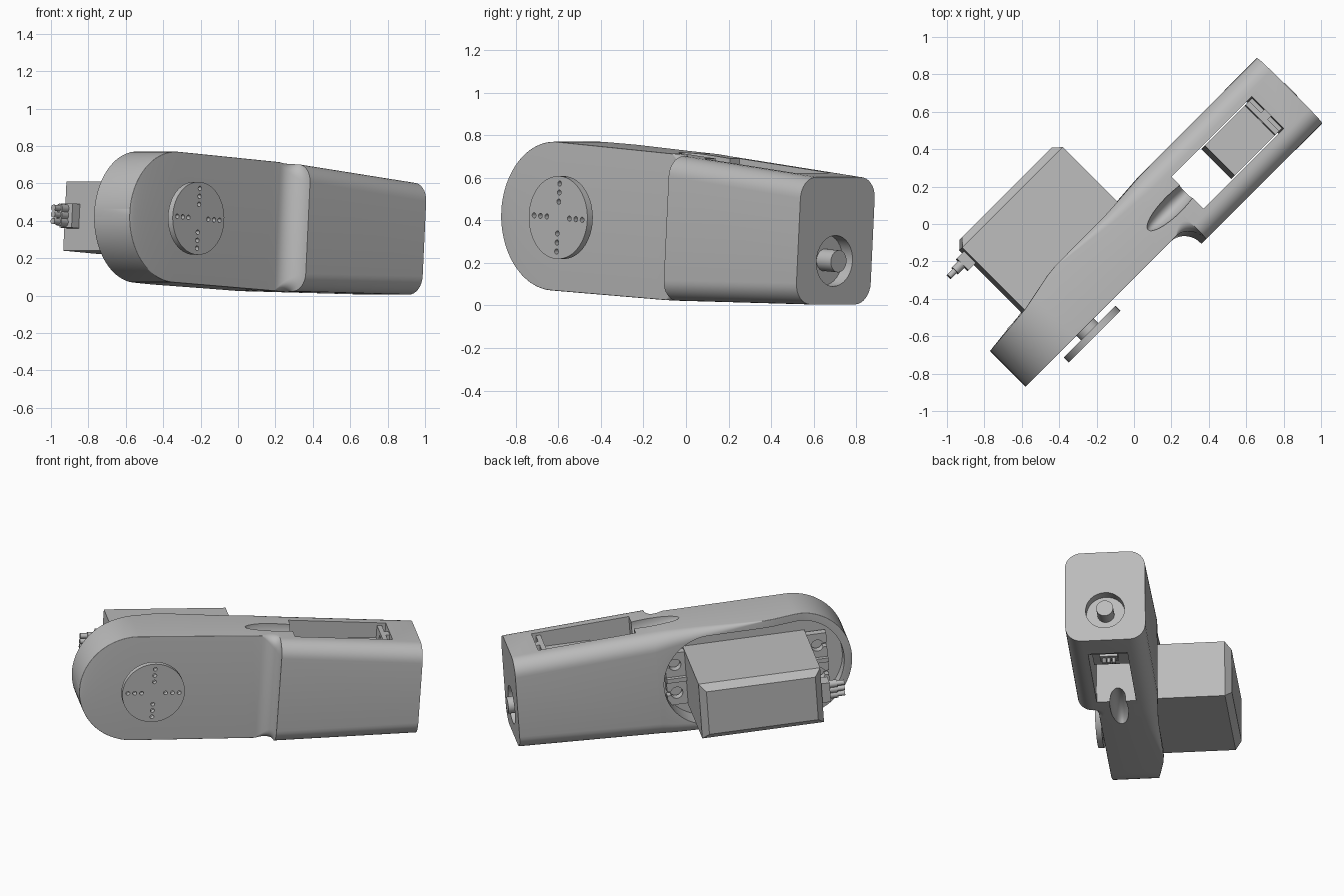
import bpy, bmesh, math
from math import sin, cos, pi, radians
from mathutils import Matrix, Vector

if "Cube" in bpy.data.objects:
    bpy.data.objects.remove(bpy.data.objects["Cube"])

grey = bpy.data.materials.new("plain_grey")
grey.use_nodes = True
COLOUR = (0.5, 0.5, 0.5, 1)
grey.diffuse_color = COLOUR
grey.node_tree.nodes["Principled BSDF"].inputs["Base Color"].default_value = COLOUR

# Parts are made in arm space: x along the arm, y through it, z across it
PLACE = (Matrix.Translation((-0.477, -0.477, 0.42))
         @ Matrix.Rotation(pi / 4, 4, 'Z') @ Matrix.Rotation(0.066, 4, 'Y'))
parts = []


def finish(name, bm, part=True):
    bmesh.ops.recalc_face_normals(bm, faces=bm.faces)
    mesh = bpy.data.meshes.new(name)
    bm.to_mesh(mesh)
    bm.free()
    ob = bpy.data.objects.new(name, mesh)
    bpy.context.collection.objects.link(ob)
    if part:
        mesh.materials.append(grey)
        parts.append(ob)
    return ob


def add_box(bm, x, y, z):
    size = Matrix.Diagonal((x[1] - x[0], y[1] - y[0], z[1] - z[0], 1))
    mid = Vector((sum(x) / 2, sum(y) / 2, sum(z) / 2))
    return bmesh.ops.create_cube(bm, size=1, matrix=Matrix.Translation(mid) @ size)["verts"]


def add_rod(bm, start, end, radius, sides=32):
    a, b = Vector(start), Vector(end)
    turn = (b - a).to_track_quat('Z', 'Y').to_matrix().to_4x4()
    bmesh.ops.create_cone(bm, cap_ends=True, segments=sides, radius1=radius, radius2=radius,
                          depth=(b - a).length, matrix=Matrix.Translation((a + b) / 2) @ turn)


def box(name, x, y, z, part=True):
    bm = bmesh.new()
    add_box(bm, x, y, z)
    return finish(name, bm, part)


def rod(name, start, end, radius, part=True, sides=32):
    bm = bmesh.new()
    add_rod(bm, start, end, radius, sides)
    return finish(name, bm, part)


def cut(ob, cutter):
    mod = ob.modifiers.new("cut", 'BOOLEAN')
    mod.operation, mod.solver, mod.object = 'DIFFERENCE', 'EXACT', cutter
    bpy.context.view_layer.objects.active = ob
    bpy.ops.object.modifier_apply(modifier=mod.name)
    bpy.data.objects.remove(cutter)


def ramp(x, keys):
    for (x0, y0), (x1, y1) in zip(keys, keys[1:]):
        if x <= x1:
            return y0 + (y1 - y0) * max(0, (x - x0) / (x1 - x0))
    return keys[-1][1]


# Arm shell: rounded sections lofted from the round end to the square end
def section(x, front, half):
    back = ramp(x, [(-0.35, 0.064), (-0.08, 0.09), (0.16, 0.139), (0.6, 0.142), (0.9, 0.163)])
    round_front = ramp(x, [(0.77, 0.004), (0.88, 0.1)])
    round_back = ramp(x, [(0.2, 0.004), (0.9, 0.1)])
    ring = []
    for sy, sz, quarter in ((1, 1, 0), (-1, 1, 1), (-1, -1, 2), (1, -1, 3)):
        r = round_back if sy > 0 else round_front
        cy = (back - r) if sy > 0 else (front + r)
        for i in range(9):
            t = (quarter + i / 8) * pi / 2
            ring.append((x, cy + r * cos(t), sz * (half - r) + r * sin(t)))
    return ring


def half_height(x):
    return ramp(x, [(0, 0.35), (0.78, 0.345), (1.757, 0.3)])


rings = []
for i in range(1, 25):
    t = i / 24 * pi / 2
    rings.append(section(-0.35 * cos(t), -0.205, 0.35 * sin(t)))
for i in range(1, 13):
    x = 0.77 * i / 12
    rings.append(section(x, -0.205, half_height(x)))
for i in range(1, 11):
    t = i / 10 * pi / 2
    x = 0.77 + 0.105 * sin(t)
    rings.append(section(x, -0.205 - 0.125 * (1 - cos(t)), half_height(x)))
rings.append(section(1.757, -0.331, 0.3))

bm = bmesh.new()
loops = [[bm.verts.new(p) for p in ring] for ring in rings]
for a, b in zip(loops, loops[1:]):
    for i in range(len(a)):
        j = (i + 1) % len(a)
        bm.faces.new((a[i], a[j], b[j], b[i]))
bm.faces.new(loops[0])
bm.faces.new(loops[-1])
arm = finish("arm_shell", bm)

# Rounded pocket in the back for the large motor
bm = bmesh.new()
outline = []
for centre, start in ((0.54, -pi / 2), (0, pi / 2)):
    for i in range(33):
        t = start + pi * i / 32
        outline.append(bm.verts.new((centre + 0.3 * cos(t), 0, 0.3 * sin(t))))
floor = bm.faces.new(outline)
top = bmesh.ops.extrude_face_region(bm, geom=[floor])["geom"]
bmesh.ops.translate(bm, vec=(0, 0.4, 0), verts=[v for v in top if isinstance(v, bmesh.types.BMVert)])
cut(arm, finish("pocket_cutter", bm, False))

# Slot through the arm, end hole, and cable grooves above and below
cut(arm, box("slot_cutter", (0.975, 1.585), (-0.205, 0.037), (-0.6, 0.6), False))
cut(arm, rod("end_hole_cutter", (1.69, -0.085, -0.095), (1.9, -0.085, -0.095), 0.12, False))
for side in (-1, 1):
    bm = bmesh.new()
    shape = (Matrix.Translation((0.88, -0.075, side * 0.335)) @ Matrix.Rotation(side * 0.15, 4, 'Y')
             @ Matrix.Diagonal((0.2, 0.055, 0.09, 1)))
    bmesh.ops.create_uvsphere(bm, u_segments=32, v_segments=16, radius=1, matrix=shape)
    cut(arm, finish("groove_cutter", bm, False))

# Large motor body with chamfered back
bm = bmesh.new()
add_box(bm, (-0.075, 0.685), (0.0, 0.6), (-0.185, 0.185))
rim = [e for e in bm.edges if all(v.co.y > 0.5 for v in e.verts)]
bmesh.ops.bevel(bm, geom=rim, offset=0.04, segments=1, affect='EDGES')
finish("large_motor_body", bm)

# Mounting ears with keyhole openings
for name, x, hole, edge in (("left_ear", (-0.2, -0.07), -0.14, -0.25),
                            ("right_ear", (0.68, 0.81), 0.75, 0.86)):
    ear = box(name, x, (0.012, 0.06), (-0.175, 0.175))
    for z in (-0.095, 0.095):
        cut(ear, rod("hole_cutter", (hole, -0.1, z), (hole, 0.2, z), 0.038, False))
        cut(ear, box("slit_cutter", sorted((hole, edge)), (-0.1, 0.2), (z - 0.014, z + 0.014), False))
    box(name + "_rib", x, (0.05, 0.085), (-0.014, 0.014))

# Output hub and drilled disc
rod("output_hub", (0.1, 0.0, 0), (0.1, -0.25, 0), 0.065)
disc = rod("output_disc", (0.1, -0.24, 0), (0.1, -0.276, 0), 0.195, sides=64)
bm = bmesh.new()
for quarter in range(4):
    t = quarter * pi / 2
    for r in (0.075, 0.118, 0.16):
        x, z = 0.1 + r * cos(t), r * sin(t)
        add_rod(bm, (x, -0.2, z), (x, -0.3, z), 0.0125, 14)
cut(disc, finish("drill_cutter", bm, False))

# Cable boot and wires of the large motor
box("cable_boot", (-0.13, -0.07), (0.45, 0.54), (-0.065, 0.065))
for n, z in enumerate((-0.036, 0, 0.036)):
    rod(f"wire_sleeve_{n}", (-0.12, 0.5, z), (-0.18, 0.5, z), 0.024, sides=16)
    rod(f"wire_{n}", (-0.17, 0.5, z), (-0.225, 0.5, z), 0.016, sides=16)

# Small motor inside the slot
box("small_motor_body", (1.228, 1.6), (-0.198, 0.03), (-0.205, 0.215))
for name, z in (("upper_tab", (0.21, 0.295)), ("lower_tab", (-0.285, -0.2))):
    tab = box(name, (1.53, 1.56), (-0.198, 0.03), z)
    mid = sum(z) / 2
    cut(tab, rod("hole_cutter", (1.4, -0.085, mid), (1.7, -0.085, mid), 0.024, False))
    box(name + "_rib", (1.56, 1.59), (-0.11, -0.06), z)
box("small_cable_boot", (1.33, 1.4), (-0.15, -0.04), (-0.235, -0.2))
for n, y in enumerate((-0.125, -0.095, -0.065)):
    rod(f"small_wire_{n}", (1.365, y, -0.22), (1.365, y, -0.265), 0.013, sides=12)
rod("small_motor_shaft", (1.6, -0.085, -0.095), (1.785, -0.085, -0.095), 0.052)

# Place every part and smooth the round surfaces
bpy.ops.object.select_all(action='DESELECT')
for ob in parts:
    ob.data.transform(PLACE)
    ob.select_set(True)
bpy.context.view_layer.objects.active = arm
bpy.ops.object.shade_smooth_by_angle(angle=radians(30))
